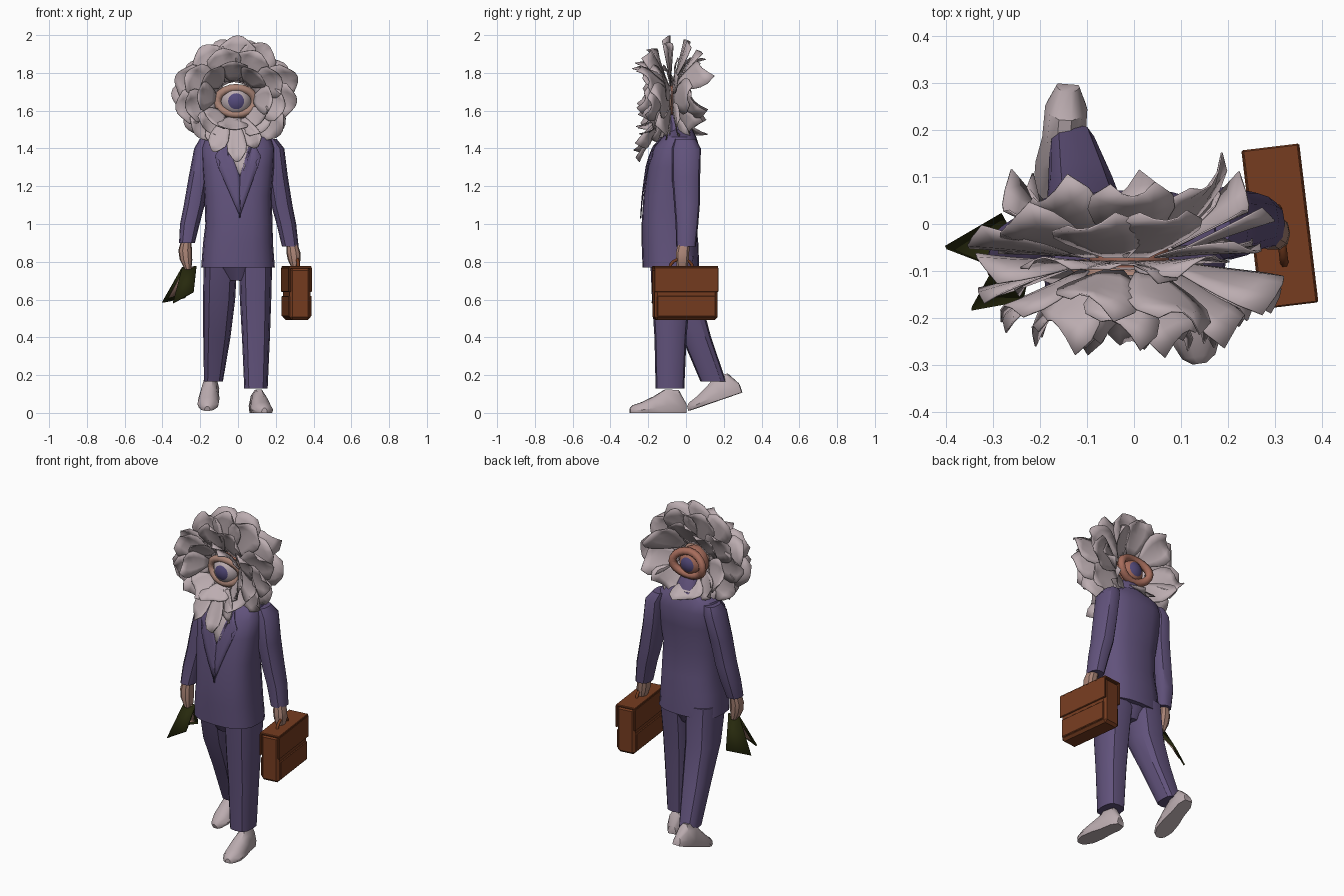
import bpy, bmesh, math, random
from mathutils import Matrix, Vector

random.seed(4)
if "Cube" in bpy.data.objects:
    bpy.data.objects.remove(bpy.data.objects["Cube"])


def material(name, r, g, b):
    m = bpy.data.materials.new(name)
    m.use_nodes = True
    m.diffuse_color = (r, g, b, 1)
    m.node_tree.nodes["Principled BSDF"].inputs["Base Color"].default_value = (r, g, b, 1)
    return m


SUIT = material("purple cloth", .12, .085, .2)
PETAL = material("pale petal", .5, .415, .435)
LEATHER = material("brown leather", .18, .045, .014)
GREEN = material("dark green cover", .02, .022, .004)
SKIN = material("tan skin", .4, .23, .18)
FLESH = material("inner flesh", .38, .15, .105)
IRIS = material("violet iris", .09, .07, .2)


def finish(name, bm, *mats, sharp=.6, matrix=None):
    if matrix:
        bm.transform(matrix)
    bmesh.ops.recalc_face_normals(bm, faces=bm.faces)
    for f in bm.faces:
        f.smooth = True
    for e in bm.edges:
        e.smooth = not (e.is_manifold and e.calc_face_angle() > sharp)
    me = bpy.data.meshes.new(name)
    bm.to_mesh(me)
    bm.free()
    for m in mats:
        me.materials.append(m)
    ob = bpy.data.objects.new(name, me)
    bpy.context.collection.objects.link(ob)
    return ob


def thicken(ob, t):
    mod = ob.modifiers.new("thickness", "SOLIDIFY")
    mod.thickness, mod.offset = t, 0
    return ob


def spow(v, p):
    return math.copysign(abs(v) ** (2 / p), v)


def loft(name, sections, mat, n=16, p=2.4):
    """Stack of rounded horizontal sections: centre x, centre y, z, half width, half depth."""
    bm = bmesh.new()
    rings = []
    for cx, cy, z, rx, ry in sections:
        angles = [2 * math.pi * i / n for i in range(n)]
        rings.append([bm.verts.new((cx + rx * spow(math.cos(a), p), cy + ry * spow(math.sin(a), p), z))
                      for a in angles])
    for a, b in zip(rings, rings[1:]):
        for i in range(n):
            bm.faces.new((a[i], a[(i + 1) % n], b[(i + 1) % n], b[i]))
    bm.faces.new(rings[0])
    bm.faces.new(rings[-1])
    return finish(name, bm, mat)


def box(name, size, mat, matrix, bevel):
    bm = bmesh.new()
    bmesh.ops.create_cube(bm, size=1, matrix=Matrix.Diagonal((*size, 1)))
    bmesh.ops.bevel(bm, geom=bm.edges[:], offset=bevel, segments=1, affect="EDGES")
    return finish(name, bm, mat, matrix=matrix)


def tube(name, points, radius, mat, cyclic=False):
    cu = bpy.data.curves.new(name, "CURVE")
    cu.dimensions, cu.bevel_depth, cu.bevel_resolution = "3D", radius, 1
    sp = cu.splines.new("POLY")
    sp.points.add(len(points) - 1)
    for q, co in zip(sp.points, points):
        q.co = (*co, 1)
    sp.use_cyclic_u, cu.use_fill_caps = cyclic, True
    cu.materials.append(mat)
    ob = bpy.data.objects.new(name, cu)
    bpy.context.collection.objects.link(ob)


# Jacket body
BODY = [(0, -.08, .77, .195, .15), (0, -.085, .9, .185, .15), (.005, -.09, 1, .178, .145),
        (0, -.09, 1.15, .178, .135), (0, -.07, 1.3, .19, .135), (0, -.052, 1.4, .195, .125),
        (0, -.035, 1.46, .175, .09), (0, -.02, 1.5, .08, .055)]
loft("jacket", BODY, SUIT, 20, 2.6)
loft("collar", [(0, -.03, 1.46, .09, .075), (0, -.04, 1.53, .065, .06), (0, -.06, 1.58, .05, .045)], SUIT, 12)


def body_front(x, z):
    for a, b in zip(BODY, BODY[1:]):
        if z <= b[2]:
            break
    t = (z - a[2]) / (b[2] - a[2])
    cx, cy, _, rx, ry = [p + (q - p) * t for p, q in zip(a, b)]
    return cy - ry * max(0, 1 - abs((x - cx) / rx) ** 2.6) ** (1 / 2.6)


def front_plate(name, outline, mat, gap):
    """Thin panel laid over the jacket front."""
    bm = bmesh.new()
    bm.faces.new([bm.verts.new((x, 0, z)) for x, z in outline])
    bmesh.ops.triangulate(bm, faces=bm.faces[:])
    bmesh.ops.subdivide_edges(bm, edges=bm.edges[:], cuts=3, use_grid_fill=True)
    for v in bm.verts:
        v.co.y = body_front(v.co.x, v.co.z) - gap
    thicken(finish(name, bm, mat), .006)


front_plate("shirt", [(-.07, 1.46), (.07, 1.46), (.025, 1.25), (0, 1.27)], PETAL, .005)
for s, side in ((-1, "right"), (1, "left")):
    front_plate(side + "_lapel", [(s * .07, 1.46), (s * .12, 1.36), (s * .095, 1.33), (s * .1, 1.29),
                                  (.01 - s * .004, 1.03), (.01, 1.25)], SUIT, .007)

# Sleeves, hands and trousers
loft("left_sleeve", [(.165, -.005, 1.45, .04, .055), (.19, .002, 1.4, .055, .077), (.208, 0, 1.25, .056, .075),
                     (.232, .005, 1.1, .056, .068), (.256, .005, 1, .052, .06), (.277, 0, .88, .044, .052)], SUIT, 12)
loft("right_sleeve", [(-.165, -.015, 1.45, .038, .055), (-.182, -.02, 1.4, .05, .077),
                      (-.206, -.04, 1.25, .055, .07), (-.232, -.05, 1.1, .055, .065),
                      (-.255, -.06, 1, .052, .06), (-.27, -.08, .9, .042, .05)], SUIT, 12)
loft("left_hand", [(.285, -.01, .9, .028, .034), (.293, -.018, .85, .037, .036),
                   (.298, -.02, .81, .034, .036), (.3, -.02, .775, .02, .03)], SKIN, 10)
loft("right_hand", [(-.273, -.08, .92, .026, .034), (-.28, -.085, .86, .036, .036),
                    (-.275, -.09, .81, .033, .036), (-.265, -.09, .76, .018, .03)], SKIN, 10)
loft("left_trouser", [(.092, -.07, .83, .09, .12), (.093, -.08, .6, .083, .1),
                      (.095, -.082, .4, .074, .085), (.095, -.085, .13, .062, .076)], SUIT, 12, 2.8)
loft("right_trouser", [(-.092, -.06, .83, .09, .12), (-.1, -.02, .6, .085, .1),
                       (-.112, .055, .4, .072, .078), (-.13, .145, .165, .05, .068)], SUIT, 12, 2.8)
loft("seat", [(0, -.07, .7, .06, .08), (0, -.07, .8, .16, .13)], SUIT, 12)


# Shoes: arched sections from heel to toe
def shoe(name, matrix):
    bm = bmesh.new()
    rings = []
    for y, w, h in ((0, .025, .05), (-.04, .045, .12), (-.11, .046, .125), (-.17, .056, .088),
                    (-.24, .056, .055), (-.285, .036, .04), (-.3, .015, .025)):
        rings.append([bm.verts.new((w * c, y, h * k)) for c, k in
                      ((-.9, 0), (-1, .3), (-.75, .75), (-.3, 1), (.3, 1), (.75, .75), (1, .3), (.9, 0))])
    for a, b in zip(rings, rings[1:]):
        for i in range(8):
            bm.faces.new((a[i], a[i - 1], b[i - 1], b[i]))
    bm.faces.new(rings[0])
    bm.faces.new(rings[-1])
    finish(name, bm, PETAL, matrix=matrix)


shoe("left_shoe", Matrix.Translation((.095, 0, 0)) @ Matrix.Rotation(.15, 4, "Z"))
shoe("right_shoe", Matrix.Translation((-.14, .297, .108)) @ Matrix.Rotation(-.08, 4, "Z") @ Matrix.Rotation(.33, 4, "X"))

# Briefcase
case = Matrix.Translation((.31, -.005, .63)) @ Matrix.Rotation(.12, 4, "Z")
box("briefcase", (.11, .335, .275), LEATHER, case, .014)
for s, side in ((-1, "inner"), (1, "outer")):
    box(side + "_flap", (.012, .34, .13), LEATHER, case @ Matrix.Translation((s * .056, 0, .075)), .003)
    box(side + "_pocket", (.014, .31, .11), LEATHER, case @ Matrix.Translation((s * .055, 0, -.065)), .004)
box("briefcase_top", (.12, .34, .012), LEATHER, case @ Matrix.Translation((0, 0, .141)), .003)
tube("briefcase_handle", [case @ Vector((0, -.02 + .06 * math.cos(a), .14 + .045 * math.sin(a)))
                          for a in [math.pi * i / 8 for i in range(9)]], .009, LEATHER)


# Open folder: two hanging covers lined with paper
def quad(name, corners, mat, t):
    bm = bmesh.new()
    bm.faces.new([bm.verts.new(c) for c in corners])
    thicken(finish(name, bm, mat), t)


top_a, top_b = Vector((-.295, -.09, .77)), Vector((-.22, -.09, .775))
for name, low_b, low_a, inward in (("front_cover", (-.235, -.16, .64), (-.345, -.18, .58), .008),
                                   ("back_cover", (-.28, .02, .61), (-.4, -.05, .585), -.008)):
    la, lb = Vector(low_a), Vector(low_b)
    quad(name, (top_a, top_b, lb, la), GREEN, .009)
    shift = Vector((0, inward, 0))
    quad(name + "_paper", [p + shift for p in (top_a.lerp(top_b, .2), top_a.lerp(top_b, .8),
                                               lb.lerp(top_b, .15).lerp(la, .1),
                                               la.lerp(top_a, .15).lerp(lb, .18))], SKIN, .006)

# Eye at the heart of the flower
EYE = Vector((-.01, -.07, 1.65))
bm = bmesh.new()
bmesh.ops.create_uvsphere(bm, u_segments=20, v_segments=12, radius=.085,
                          matrix=Matrix.Translation(EYE) @ Matrix.Rotation(math.pi / 2, 4, "X"))
for f in bm.faces:
    d = (f.calc_center_median() - EYE).normalized().y
    f.material_index = 1 if abs(d) > .92 else 0 if d < -.2 else 2
finish("eyeball", bm, PETAL, IRIS, FLESH)
ring = [2 * math.pi * i / 20 for i in range(20)]
for name, y, mat in (("front_eyelids", -.115, SKIN), ("back_eyelids", -.02, FLESH)):
    tube(name, [(EYE.x + .1 * math.cos(a), y + .02 * math.cos(a) ** 2, EYE.z + .07 * math.sin(a)) for a in ring],
         .023, mat, True)


# Petals: broad, rounded and slightly twisted
def petal(name, angle, root, length, width, lean, y0, cup):
    bm = bmesh.new()
    rows = []
    twist = random.uniform(-.045, .045)
    for i in range(6):
        u = i / 5
        half = width * (.3 + 1.0 * math.sin(math.pi * .6 * u) - .65 * u ** 5) * .5
        row = []
        for v in (-1, -.5, 0, .5, 1):
            r = root + length * (u - .1 * v * v * u ** 3) * math.cos(lean)
            y = y0 - length * u * math.sin(lean) - cup * (v * v * u - u * u * .4) + twist * v * u
            s = half * v
            row.append(bm.verts.new((-.018 + r * math.sin(angle) + s * math.cos(angle), y,
                                     1.665 + .95 * (r * math.cos(angle) - s * math.sin(angle)))))
        rows.append(row)
    for a, b in zip(rows, rows[1:]):
        for j in range(4):
            bm.faces.new((a[j], a[j + 1], b[j + 1], b[j]))
    thicken(finish(name, bm, PETAL, sharp=.9), .004)


RINGS = (("front", 8, .1, .165, .14, .85, -.11, .025), ("inner", 9, .1, .21, .16, .47, -.1, .03),
         ("middle", 11, .09, .265, .175, .14, -.08, .025), ("outer", 10, .09, .25, .175, -.22, -.07, -.02),
         ("rear", 8, .1, .21, .16, -.7, -.05, -.03))
for k, (name, count, root, length, width, lean, y0, cup) in enumerate(RINGS):
    for i in range(count):
        a = 2 * math.pi * (i + .5 * (k % 2)) / count + random.uniform(-.1, .1)
        low = 1 - .24 * max(0, -math.cos(a))
        petal(name + "_petal", a, root, length * low * random.uniform(.93, 1.03), width,
              lean + random.uniform(-.15, .15), y0, cup)
for a, length in ((2.75, .2), (3.1, .26), (3.5, .22)):
    petal("hanging_petal", a, .12, length, .09, .45, -.14, .015)
